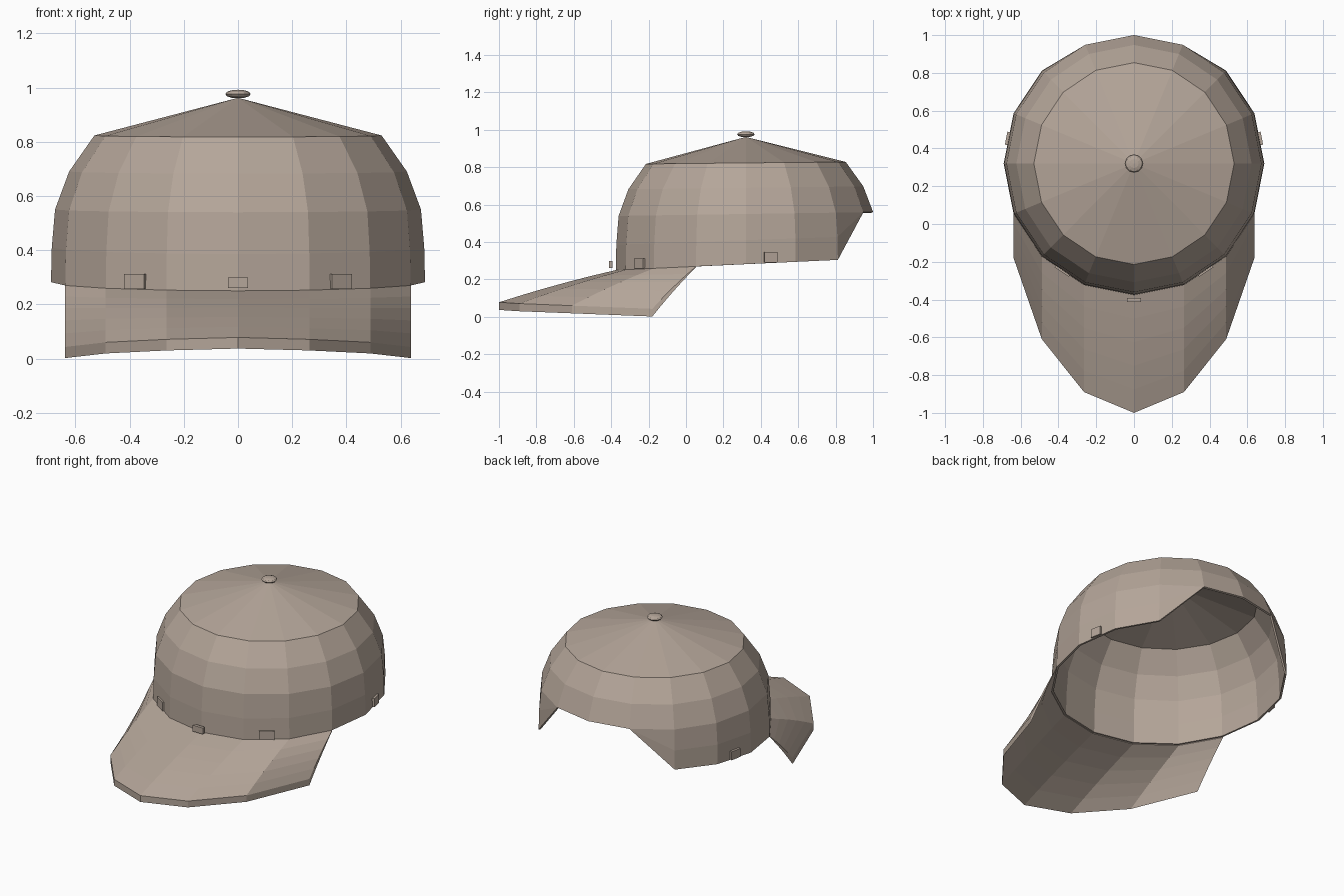
import bpy, bmesh
from math import sin, cos, pi
from mathutils import Matrix, Vector

cube = bpy.data.objects.get("Cube")
if cube:
    bpy.data.objects.remove(cube, do_unlink=True)

CY = 0.32           # crown axis
STEP = pi / 8       # sixteen panels

fabric = bpy.data.materials.new("warm_taupe_fabric")
fabric.use_nodes = True
colour = (0.46, 0.38, 0.32, 1)
fabric.diffuse_color = colour
fabric.node_tree.nodes["Principled BSDF"].inputs["Base Color"].default_value = colour


def finish(name, bm):
    bmesh.ops.recalc_face_normals(bm, faces=bm.faces[:])
    mesh = bpy.data.meshes.new(name)
    bm.to_mesh(mesh)
    bm.free()
    mesh.materials.append(fabric)
    obj = bpy.data.objects.new(name, mesh)
    bpy.context.collection.objects.link(obj)
    return obj


def ring_point(k, z, r, tilt):
    # k counts panels from the back; the ring tilts up towards the back
    dy = r * 1.008 * cos(k * STEP)
    return Vector((r * sin(k * STEP), CY + dy, z + tilt * dy))


# Crown: rings of (height, radius, tilt), with an opening at the back
RINGS = [(0.282, 0.69, 0.046), (0.41, 0.687, 0.035), (0.55, 0.675, 0.015),
         (0.69, 0.623, 0.012), (0.823, 0.53, 0.01)]
bm = bmesh.new()
rings = [[bm.verts.new(ring_point(k, *r)) for k in range(16)] for r in RINGS]
apex = bm.verts.new((0, CY, 0.962))
for k in range(16):
    n = (k + 1) % 16
    for row in range(4):
        lo, hi = rings[row], rings[row + 1]
        if row < 2 and k in (0, 1, 14, 15):
            # slanted panels beside the opening
            if k in (1, 14):
                side, tip = (2, 1) if k == 1 else (14, 15)
                bm.faces.new((lo[side], hi[side], rings[2][tip]))
            continue
        bm.faces.new((lo[k], lo[n], hi[n], hi[k]))
    bm.faces.new((rings[4][k], rings[4][n], apex))
bmesh.ops.delete(bm, geom=[v for v in bm.verts if not v.link_faces], context='VERTS')
crown = finish("crown", bm)
shell = crown.modifiers.new("cloth_thickness", 'SOLIDIFY')
shell.thickness = 0.012
shell.offset = -1

# Brim: lofted from the crown edge to the outer edge, thinning inwards
OUTER = [(-1.0, 0.078), (-0.89, 0.071), (-0.61, 0.06), (-0.18, 0.043)]
ROWS = 5
bm = bmesh.new()
top, under = [], []
for k in range(-3, 4):
    inner = ring_point(8 - k, *RINGS[0])
    y, z = OUTER[abs(k)]
    outer = Vector((inner.x, y, z))
    up, down = [], []
    for i in range(ROWS + 1):
        t = i / ROWS
        p = inner.lerp(outer, t)
        p.z += 0.03 * t * (1 - t)
        up.append(bm.verts.new(p))
        down.append(bm.verts.new(p - Vector((0, 0, 0.004 + 0.037 * t))))
    top.append(up)
    under.append(down)
for c in range(6):
    for grid in (top, under):
        for i in range(ROWS):
            bm.faces.new((grid[c][i], grid[c + 1][i], grid[c + 1][i + 1], grid[c][i + 1]))
    for i in (0, ROWS):
        bm.faces.new((top[c][i], top[c + 1][i], under[c + 1][i], under[c][i]))
for c in (0, 6):
    for i in range(ROWS):
        bm.faces.new((top[c][i], top[c][i + 1], under[c][i + 1], under[c][i]))
finish("brim", bm)

# Button on the peak
bm = bmesh.new()
bmesh.ops.create_uvsphere(bm, u_segments=12, v_segments=6, radius=1)
bmesh.ops.transform(bm, verts=bm.verts[:], matrix=Matrix.Translation((0, CY, 0.976))
                    @ Matrix.Diagonal((0.047, 0.047, 0.016, 1)))
finish("top_button", bm)


# Small tabs around the rim; panel position is counted from the front
def tab(name, k, radius, z, size):
    a = k * STEP
    place = Matrix.Translation((radius * sin(a), CY - radius * cos(a), z))
    bm = bmesh.new()
    bmesh.ops.create_cube(bm, size=1)
    bmesh.ops.transform(bm, verts=bm.verts[:], matrix=place @ Matrix.Rotation(a, 4, 'Z')
                        @ Matrix.Diagonal((*size, 1)))
    finish(name, bm)


tab("front_tab", 0, 0.722, 0.28, (0.072, 0.02, 0.04))
for side, s in (("left", 1), ("right", -1)):
    tab(side + "_front_tab", 1.5 * s, 0.68, 0.285, (0.09, 0.02, 0.055))
    tab(side + "_rear_tab", 4.5 * s, 0.68, 0.318, (0.07, 0.02, 0.055))
